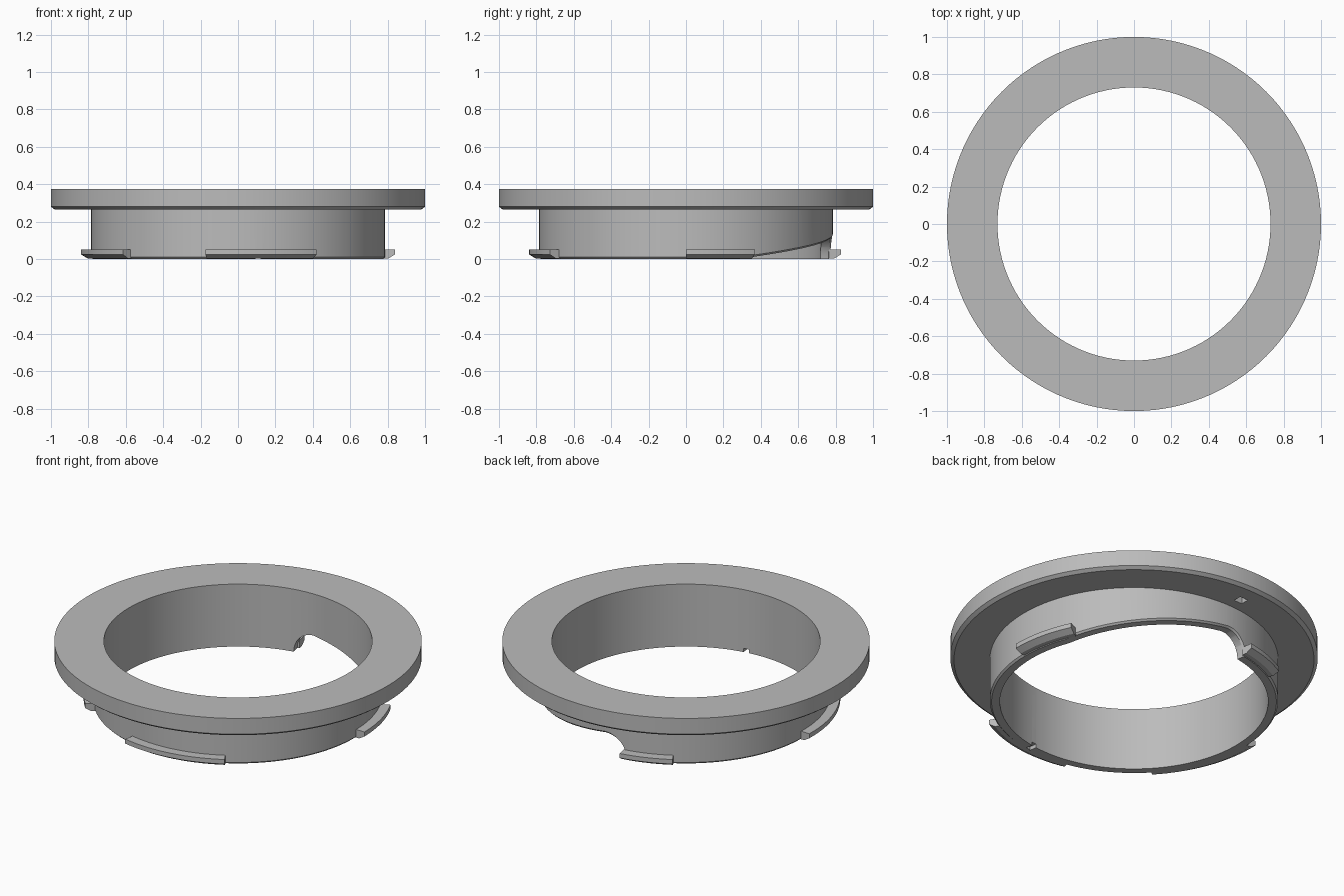
import bpy, bmesh
from math import sin, cos, radians, sqrt

cube = bpy.data.objects.get("Cube")
if cube:
    bpy.data.objects.remove(cube)

metal = bpy.data.materials.new("satin_grey")
metal.diffuse_color = (0.5, 0.5, 0.5, 1)
metal.use_nodes = True
metal.node_tree.nodes["Principled BSDF"].inputs["Base Color"].default_value = (0.5, 0.5, 0.5, 1)

INNER, OUTER = 0.73, 0.785
RAMP_START, RAMP_END, WALL = 21, 91, 100.5
RAMP_TOP = 0.125
NOTCH = (277, 279.5)


def sweep(name, sections, closed):
    """Join (angle, profile) cross-sections, profile being (radius, z) points."""
    bm = bmesh.new()
    rings = [[bm.verts.new((r * cos(radians(a)), r * sin(radians(a)), z)) for r, z in prof]
             for a, prof in sections]
    n = len(rings[0])
    pairs = list(zip(rings, rings[1:]))
    if closed:
        pairs.append((rings[-1], rings[0]))
    else:
        bm.faces.new(rings[0])
        bm.faces.new(rings[-1])
    for a, b in pairs:
        for i in range(n):
            j = (i + 1) % n
            bm.faces.new((a[i], b[i], b[j], a[j]))
    bmesh.ops.remove_doubles(bm, verts=bm.verts, dist=1e-5)
    bmesh.ops.recalc_face_normals(bm, faces=bm.faces)
    mesh = bpy.data.meshes.new(name)
    bm.to_mesh(mesh)
    bm.free()
    mesh.materials.append(metal)
    obj = bpy.data.objects.new(name, mesh)
    bpy.context.collection.objects.link(obj)
    return obj


def smooth(obj):
    bpy.ops.object.select_all(action='DESELECT')
    obj.select_set(True)
    bpy.context.view_layer.objects.active = obj
    bpy.ops.object.shade_smooth_by_angle(angle=radians(25))


def bottom(a):
    """Height of the barrel's lower edge: helical ramp, rounded end, small notch."""
    if RAMP_START < a <= RAMP_END:
        return RAMP_TOP * (a - RAMP_START) / (RAMP_END - RAMP_START)
    if RAMP_END < a < WALL:
        t = (a - RAMP_END) / (WALL - RAMP_END)
        return RAMP_TOP * sqrt(1 - t * t)
    return 0.0


def body_profile(z):
    return [(INNER, z), (OUTER - 0.01, z), (OUTER, z + 0.01), (OUTER, 0.265),
            (0.98, 0.265), (1.0, 0.28), (1.0, 0.375), (INNER, 0.375)]


# Flange and barrel in one turned body
angles = {float(a) for a in range(0, 360, 3) if not NOTCH[0] <= a <= NOTCH[1]}
angles |= {RAMP_START, RAMP_END, WALL}
angles |= {RAMP_END + (WALL - RAMP_END) * sin(radians(15 * i)) for i in range(1, 6)}
stations = [(a, bottom(a)) for a in angles]
for a, order in zip(NOTCH, ((0, 0.022), (0.022, 0))):
    stations += [(a + 0.0001 * i, z) for i, z in enumerate(order)]
stations.sort()
body = sweep("mount_body", [(a, body_profile(z)) for a, z in stations], True)

# Locking pin pocket under the flange
bpy.ops.mesh.primitive_cube_add(size=1, location=(0.87 * cos(radians(92)), 0.87 * sin(radians(92)), 0.28))
cutter = bpy.context.object
cutter.name = "pin_pocket_cutter"
cutter.scale = (0.055, 0.05, 0.08)
cutter.hide_render = True
cutter.hide_set(True)
cutter.display_type = 'WIRE'
smooth(body)
cut = body.modifiers.new("pin_pocket", 'BOOLEAN')
cut.operation = 'DIFFERENCE'
cut.solver = 'EXACT'
cut.object = cutter

# Bayonet tabs around the barrel's foot
tab_profile = [(0.775, 0.004), (0.805, 0.004), (0.84, 0.025), (0.84, 0.052), (0.775, 0.052)]
tabs = {"left_tab": (0, 26), "back_tab": (99.5, 120),
        "right_tab": (178, 223), "front_tab": (258, 300)}
for name, (start, end) in tabs.items():
    steps = round((end - start) / 3)
    tab = sweep(name, [(start + (end - start) * i / steps, tab_profile)
                       for i in range(steps + 1)], False)
    smooth(tab)
